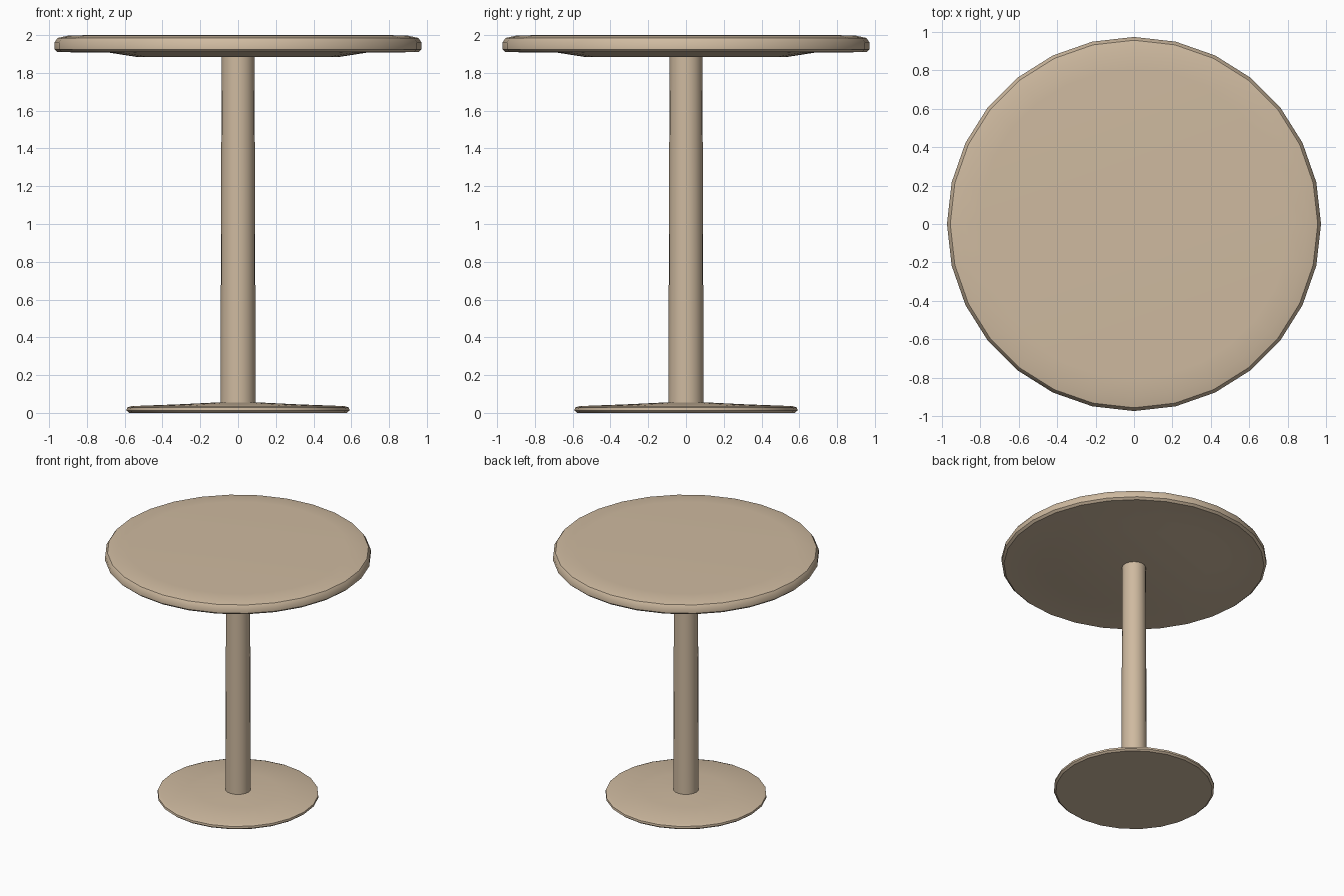
import bpy, bmesh, math

if "Cube" in bpy.data.objects:
    bpy.data.objects.remove(bpy.data.objects["Cube"])

tan = bpy.data.materials.new("warm tan")
tan.diffuse_color = (0.62, 0.49, 0.35, 1)
tan.use_nodes = True
tan.node_tree.nodes["Principled BSDF"].inputs["Base Color"].default_value = tan.diffuse_color


def lathe(name, profile, sides, angle=35):
    """Spin an (r, z) profile, listed bottom to top, into a closed solid."""
    bm = bmesh.new()
    rings = []
    for r, z in profile:
        rings.append([bm.verts.new((r * math.cos(2 * math.pi * i / sides),
                                    r * math.sin(2 * math.pi * i / sides), z))
                      for i in range(sides)])
    for a, b in zip(rings, rings[1:]):
        for i in range(sides):
            j = (i + 1) % sides
            bm.faces.new((a[i], a[j], b[j], b[i]))
    bm.faces.new(rings[0][::-1])
    bm.faces.new(rings[-1])
    me = bpy.data.meshes.new(name)
    bm.to_mesh(me)
    bm.free()
    me.materials.append(tan)
    ob = bpy.data.objects.new(name, me)
    bpy.context.collection.objects.link(ob)
    bpy.ops.object.select_all(action='DESELECT')
    ob.select_set(True)
    bpy.context.view_layer.objects.active = ob
    bpy.ops.object.shade_smooth_by_angle(angle=math.radians(angle))
    return ob


# Round top with a softened rim and a shallow raised plate underneath
lathe("table_top", [(0.54, 1.885), (0.68, 1.907), (0.955, 1.91), (0.972, 1.925),
                    (0.972, 1.96), (0.955, 1.985), (0.90, 1.997), (0.80, 2.0)], 28)

# Slightly tapered central column
lathe("column", [(0.093, 0.04), (0.091, 0.8), (0.087, 1.89)], 20)

# Thin disc foot rising gently to the column
lathe("base", [(0.575, 0.0), (0.59, 0.012), (0.588, 0.028), (0.565, 0.036),
               (0.30, 0.046), (0.10, 0.056)], 24)
